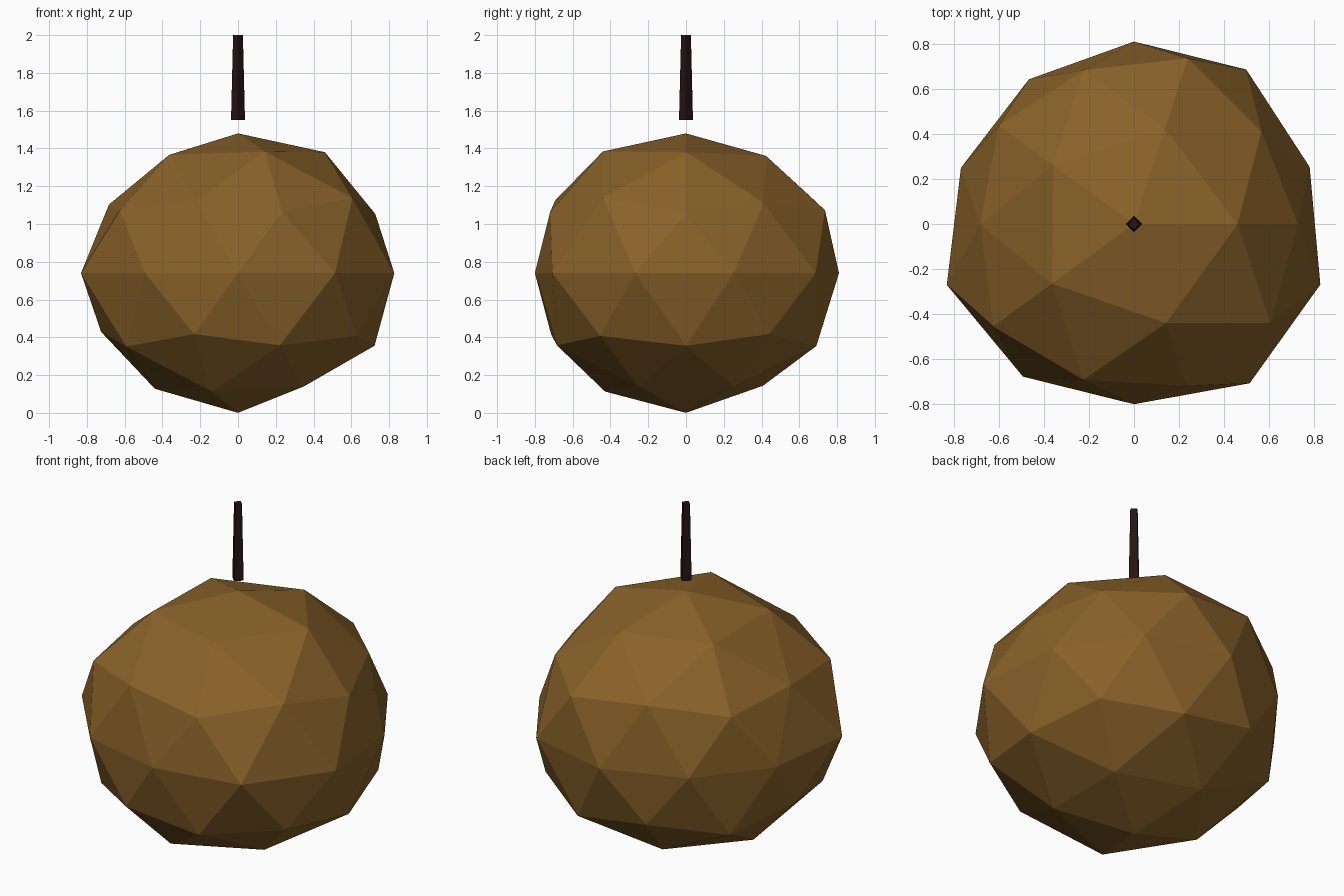
import bpy, bmesh, math

if "Cube" in bpy.data.objects:
    bpy.data.objects.remove(bpy.data.objects["Cube"])


def material(name, rgb):
    mat = bpy.data.materials.new(name)
    mat.diffuse_color = (*rgb, 1.0)
    mat.use_nodes = True
    mat.node_tree.nodes["Principled BSDF"].inputs["Base Color"].default_value = mat.diffuse_color
    return mat


def add_object(name, bm, mat):
    mesh = bpy.data.meshes.new(name)
    bm.to_mesh(mesh)
    bm.free()
    mesh.materials.append(mat)
    obj = bpy.data.objects.new(name, mesh)
    bpy.context.collection.objects.link(obj)
    return obj


brown = material("earthy_brown", (0.25, 0.12, 0.022))
dark = material("dark_stem", (0.02, 0.007, 0.007))

# Lumpy body: flattened icosphere, radius of each vertex set ring by ring (unit height: radii around the ring)
SQUASH, CENTRE_Z = 0.86, 0.74
RINGS = {
    1.00: [.86],
    0.85: [.875, .848, .846, .856, .88],
    0.53: [.822, .845, .803, .855, .88],
    0.45: [.813, .865, .83, .865, .845],
    0.00: [.82, .848, .81, .794, .808, .874, .838, .80, .874, .87],
    -0.45: [.84, .82, .81, .84, .865],
    -0.53: [.85, .853, .85, .86, .845],
    -0.85: [.82, .815, .837, .857, .82],
    -1.00: [.86],
}
bm = bmesh.new()
bmesh.ops.create_icosphere(bm, subdivisions=2, radius=1.0)
for v in bm.verts:
    radii = RINGS[min(RINGS, key=lambda h: abs(h - v.co.z))]
    angle = (math.degrees(math.atan2(v.co.y, v.co.x)) + 1) % 360
    v.co *= radii[int(angle * len(radii) / 360)]
    v.co.z = v.co.z * SQUASH + CENTRE_Z
add_object("body", bm, brown)

# Tapered four-sided stem floating just above the body, corners on the axes
bm = bmesh.new()
rings = []
for z, r in ((1.55, 0.037), (2.0, 0.026)):
    rings.append([bm.verts.new((r * math.cos(a * math.pi / 2), r * math.sin(a * math.pi / 2), z))
                  for a in range(4)])
low, high = rings
for i in range(4):
    j = (i + 1) % 4
    bm.faces.new((low[i], low[j], high[j], high[i]))
bm.faces.new(high)
bm.faces.new(low[::-1])
add_object("stem", bm, dark)
